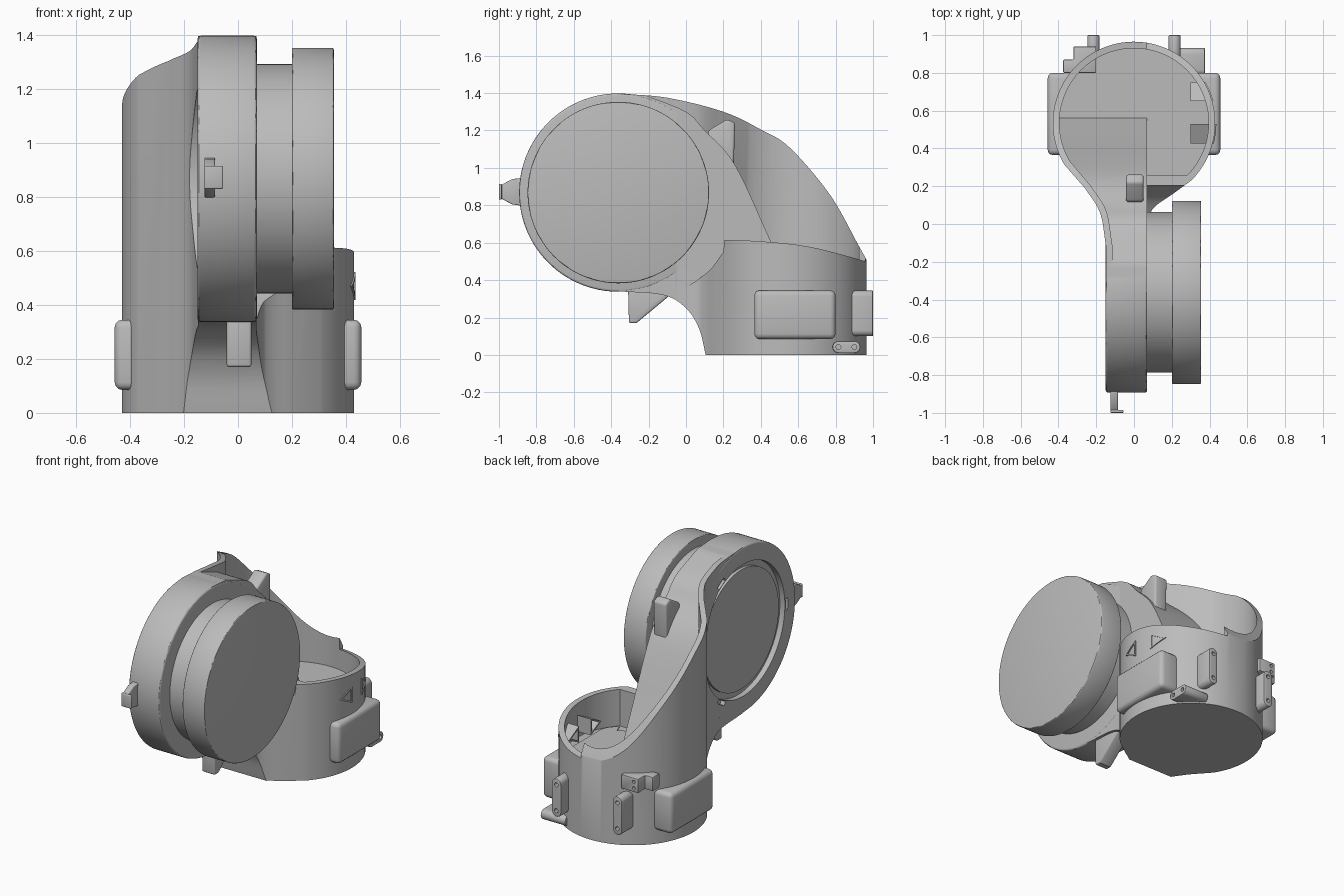
import bpy, bmesh, math
from mathutils import Vector

start = bpy.data.objects.get("Cube")
if start:
    bpy.data.objects.remove(start, do_unlink=True)

grey = bpy.data.materials.new("plain grey")
grey.use_nodes = True
grey.diffuse_color = (0.5, 0.5, 0.5, 1)
grey.node_tree.nodes["Principled BSDF"].inputs["Base Color"].default_value = (0.5, 0.5, 0.5, 1)


def prism(name, pts, lo, hi, axis):
    """Extrude a 2D outline along an axis: x takes (y, z), y takes (x, z), z takes (x, y)."""
    place = {"x": lambda a, b, h: (h, a, b), "y": lambda a, b, h: (a, h, b),
             "z": lambda a, b, h: (a, b, h)}[axis]
    bm = bmesh.new()
    low = [bm.verts.new(place(a, b, lo)) for a, b in pts]
    high = [bm.verts.new(place(a, b, hi)) for a, b in pts]
    bm.faces.new(low)
    bm.faces.new(high)
    for i in range(len(pts)):
        j = (i + 1) % len(pts)
        bm.faces.new((low[i], low[j], high[j], high[i]))
    bmesh.ops.recalc_face_normals(bm, faces=bm.faces)
    mesh = bpy.data.meshes.new(name)
    bm.to_mesh(mesh)
    bm.free()
    mesh.materials.append(grey)
    obj = bpy.data.objects.new(name, mesh)
    bpy.context.collection.objects.link(obj)
    return obj


def arc(cx, cy, r, a0=0, a1=360, n=96):
    steps = n if abs(a1 - a0) >= 360 else n + 1
    angles = [math.radians(a0 + (a1 - a0) * i / n) for i in range(steps)]
    return [(cx + r * math.cos(a), cy + r * math.sin(a)) for a in angles]


def spline(pts, n=6):
    """Smooth open curve through the points."""
    p = [Vector(q) for q in pts]
    p = [p[0] * 2 - p[1]] + p + [p[-1] * 2 - p[-2]]
    out = []
    for a, b, c, d in zip(p, p[1:], p[2:], p[3:]):
        for i in range(n):
            t = i / n
            v = (b * 2 + (c - a) * t + (a * 2 - b * 5 + c * 4 - d) * t * t
                 + (b * 3 - a - c * 3 + d) * t ** 3) / 2
            out.append((v.x, v.y))
    return out + [tuple(pts[-1])]


def apply(obj, mod):
    bpy.ops.object.select_all(action="DESELECT")
    bpy.context.view_layer.objects.active = obj
    obj.select_set(True)
    bpy.ops.object.modifier_apply(modifier=mod.name)


def combine(obj, other, op):
    mod = obj.modifiers.new("combine", "BOOLEAN")
    mod.operation, mod.object, mod.solver = op, other, "EXACT"
    apply(obj, mod)
    bpy.data.objects.remove(other, do_unlink=True)
    return obj


def soften(obj, width, segments=3):
    mod = obj.modifiers.new("soften", "BEVEL")
    mod.width, mod.segments, mod.angle_limit = width, segments, math.radians(40)
    apply(obj, mod)
    return obj


def box(name, x, y, z, width):
    return soften(prism(name, [(x[0], y[0]), (x[1], y[0]), (x[1], y[1]), (x[0], y[1])],
                        z[0], z[1], "z"), width)


# Outlines: plan, side, and the inner hollow
CY, R = 0.535, 0.43
HUB = (-0.362, 0.868)
left_flare = [(-0.148, -0.12), (-0.18, 0.06), (-0.26, 0.19)]
plan = (arc(0, CY, R, 211, -45) + spline([(0.2, 0.155), (0.12, 0.1), (0.085, 0.05), (0.068, -0.06)])
        + [(0.068, -0.36), (-0.148, -0.36)] + spline(left_flare))
inner_plan = (arc(0, CY, R - 0.035, 211, -44) + [(0.1, 0.26), (0.1, -0.3), (-0.115, -0.3)]
              + spline([(x + 0.033, y + 0.01) for x, y in left_flare]))
side = (spline([(0.105, 0), (0.07, 0.14), (0, 0.25), (-0.12, 0.32), (-0.36, 0.34)])
        + spline([(-0.36, 1.397), (-0.1, 1.375), (0.2, 1.3), (0.4, 1.205), (0.556, 1.107),
                  (0.77, 0.856), (0.92, 0.59), (0.97, 0.5)]) + [(0.97, 0)])
floor_z = 0.38
ramp = spline([(-0.22, 1.39), (0, 1.3), (0.1, 1.2), (0.26, 1.02), (0.45, 0.615), (0.56, floor_z)])

# Housing: plan and side extrusions intersected
housing = prism("housing", plan, 0, 1.6, "z")
combine(housing, prism("side_cut", side, -1, 1, "x"), "INTERSECT")

# Lower the rim on the left half
low_rim = (spline([(-0.6, 0.3), (-0.1, 0.335), (0.1, 0.43), (0.2, 0.55)])
           + spline([(0.205, 0.615), (0.43, 0.605), (0.7, 0.57), (1.1, 0.46)]))
combine(housing, prism("rim_cut", low_rim + [(1.1, 2), (-0.6, 2)], 0.07, 1, "x"), "DIFFERENCE")

# Round head joined to the housing
head = soften(prism("head", arc(*HUB, 0.53, n=128), -0.15, 0.07, "x"), 0.012)
combine(housing, head, "UNION")

# Hollow bowl with the ramp
hollow_right = prism("hollow_right", inner_plan, 0.2, 2, "z")
combine(hollow_right, prism("limit", [(0.26, floor_z), (1.2, floor_z), (1.2, 2), (0.26, 2)],
                            0.07, 1, "x"), "INTERSECT")
hollow_left = prism("hollow_left", inner_plan, 0.2, 2, "z")
combine(hollow_left, prism("limit", ramp + [(1.2, floor_z), (1.2, 2), (-0.22, 2)],
                           -1, 0.075, "x"), "INTERSECT")
for cutter in (hollow_left, hollow_right):
    combine(housing, cutter, "DIFFERENCE")

# Recessed port on the right face of the head, with notches
combine(housing, prism("port_cut", arc(*HUB, 0.42), -0.3, -0.115, "x"), "DIFFERENCE")
for angle in (60, 180, 300):
    spot = arc(*HUB, 0.425, angle - 5, angle + 5, 6) + arc(*HUB, 0.45, angle + 5, angle - 5, 6)
    combine(housing, prism("notch", spot, -0.2, -0.12, "x"), "DIFFERENCE")
prism("port_disc", arc(*HUB, 0.38), -0.135, -0.11, "x")

# Neck and cap
prism("neck", arc(*HUB, 0.425, n=128), 0.06, 0.21, "x")
soften(prism("cap", arc(*HUB, 0.485, n=128), 0.2, 0.355, "x"), 0.006)

# Side pads
for s, label in ((1, "left"), (-1, "right")):
    box(label + "_pad", sorted((s * 0.3, s * 0.457)), (0.365, 0.8), (0.085, 0.345), 0.028)


def stadium(a, b, half, length):
    """Upright slot outline."""
    return arc(a, b + length, half, 0, 180, 12) + arc(a, b - length, half, 180, 360, 12)


# Back lugs with screw holes
for x, label in ((0.215, "left"), (-0.215, "right")):
    lug = soften(prism(label + "_back_lug", stadium(x, 0.222, 0.032, 0.09), 0.85, 1, "y"), 0.006, 2)
    for z in (0.14, 0.305):
        combine(lug, prism("hole", arc(x, z, 0.013, n=16), 0.97, 1.1, "y"), "DIFFERENCE")

# Low left lug
low_lug = prism("low_lug", [(b, a) for a, b in stadium(0.042, 0.858, 0.032, 0.042)], 0.2, 0.375, "x")
soften(low_lug, 0.005, 2)
for y in (0.815, 0.9):
    combine(low_lug, prism("hole", arc(y, 0.042, 0.013, n=16), 0.35, 0.5, "x"), "DIFFERENCE")

# Stepped bracket at the right rear
bracket = prism("bracket", [(-0.2, 0.94), (-0.32, 0.94), (-0.32, 0.87), (-0.375, 0.87),
                            (-0.375, 0.8), (-0.2, 0.8)], 0.37, 0.46, "z")
soften(bracket, 0.006, 2)
for z in (0.395, 0.435):
    combine(bracket, prism("hole", arc(-0.29, z, 0.01, n=16), 0.92, 1.1, "y"), "DIFFERENCE")

# Top rib, lower tab and front latch
soften(prism("top_rib", [(0.1, 1.1), (0.12, 1.2), (0.22, 1.26), (0.262, 1.24), (0.255, 1.0)],
             -0.042, 0.05, "x"), 0.012)
soften(prism("lower_tab", [(-0.31, 0.37), (-0.305, 0.17), (-0.265, 0.17), (-0.06, 0.34), (-0.06, 0.37)],
             -0.042, 0.05, "x"), 0.01)
soften(prism("latch_post", [(-0.86, 0.795), (-0.93, 0.805), (-0.995, 0.84), (-0.995, 0.905),
                            (-0.93, 0.94), (-0.86, 0.948)], -0.125, -0.085, "x"), 0.006)
box("latch_catch", (-0.125, -0.055), (-1, -0.985), (0.83, 0.915), 0.006)

# Hatch plate on the bowl floor
hatch = [(x, y) for x, y in arc(0.222, 0.72, 0.118, 0, 65, 8) + arc(0.222, 0.765, 0.035, 20, 160, 8)
         + arc(0.222, 0.72, 0.118, 115, 180, 8)]
hatch += [(0.444 - x, 1.11 - y) for x, y in hatch]
prism("hatch_plate", hatch, floor_z - 0.005, floor_z + 0.006, "z")

# Raised arrow outlines on the left wall
for tip, back, label in ((0.425, 0.53, "front"), (0.75, 0.65, "rear")):
    mid = (tip + 2 * back) / 3
    tri = [(tip, 0.47), (back, 0.522), (back, 0.418)]
    small = [(mid + (y - mid) * 0.72, 0.47 + (z - 0.47) * 0.72) for y, z in tri]
    arrow = prism(label + "_arrow", tri, 0.3, 0.6, "x")
    combine(arrow, prism("window", small, 0.2, 0.7, "x"), "DIFFERENCE")
    combine(arrow, prism("limit", arc(0, CY, R + 0.006), 0.3, 0.6, "z"), "INTERSECT")

# Smooth shading with sharp edges kept
bpy.ops.object.select_all(action="DESELECT")
for obj in bpy.context.scene.objects:
    if obj.type == "MESH" and obj.data.materials and obj.data.materials[0] == grey:
        obj.select_set(True)
        bpy.context.view_layer.objects.active = obj
bpy.ops.object.shade_smooth_by_angle(angle=math.radians(30))
